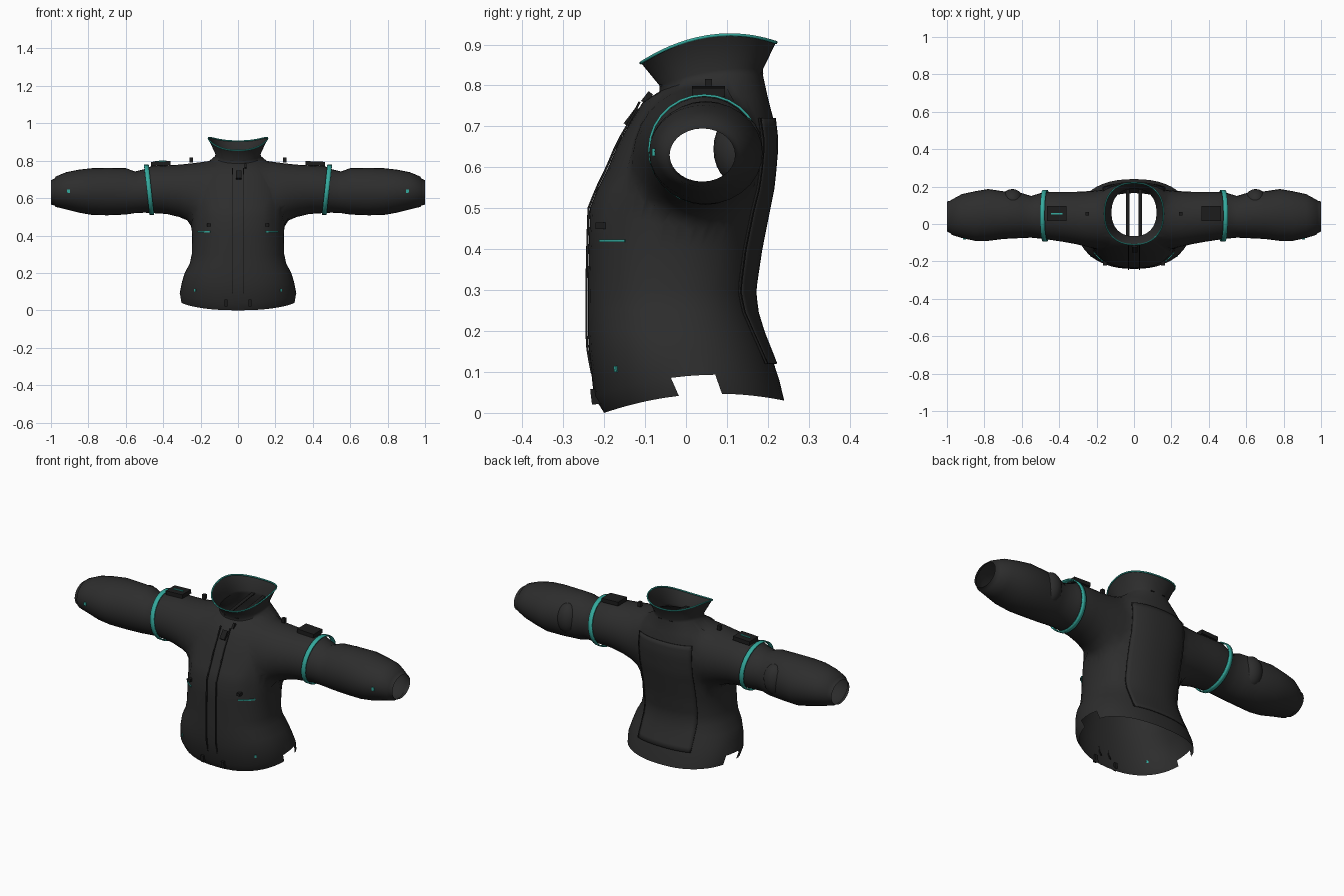
import bpy, bmesh, math
from mathutils import Vector

if "Cube" in bpy.data.objects:
    bpy.data.objects.remove(bpy.data.objects["Cube"])


def material(name, rgb):
    m = bpy.data.materials.new(name)
    m.use_nodes = True
    m.diffuse_color = (*rgb, 1)
    bsdf = next(n for n in m.node_tree.nodes if n.type == 'BSDF_PRINCIPLED')
    bsdf.inputs["Base Color"].default_value = (*rgb, 1)
    return m


CLOTH = material("charcoal cloth", (.026, .026, .026))
TRIM = material("black trim", (.012, .012, .012))
TEAL = material("teal accent", (.035, .4, .34))


def add_object(name, bm, mat):
    bmesh.ops.recalc_face_normals(bm, faces=bm.faces[:])
    me = bpy.data.meshes.new(name)
    bm.to_mesh(me)
    bm.free()
    me.materials.append(mat)
    ob = bpy.data.objects.new(name, me)
    bpy.context.collection.objects.link(ob)
    return ob


def smooth(ob, angle=40):
    bpy.ops.object.select_all(action='DESELECT')
    ob.select_set(True)
    bpy.context.view_layer.objects.active = ob
    bpy.ops.object.shade_smooth_by_angle(angle=math.radians(angle))


def thicken(ob, amount):
    mod = ob.modifiers.new("thickness", 'SOLIDIFY')
    mod.thickness = amount
    mod.offset = 0


def loft(name, rings, mat, caps=True):
    bm = bmesh.new()
    rows = [[bm.verts.new(p) for p in r] for r in rings]
    n = len(rows[0])
    for a, b in zip(rows, rows[1:]):
        for i in range(n):
            j = (i + 1) % n
            bm.faces.new((a[i], a[j], b[j], b[i]))
    if caps:
        bm.faces.new(rows[0][::-1])
        bm.faces.new(rows[-1])
    return add_object(name, bm, mat)


# Torso sections: z at front, side and back, half width, front y, back y
POWER = 2.3
TORSO = [
    (0, .045, .03, .305, -.2, .24), (.04, .09, .08, .312, -.225, .228),
    (.15, .15, .15, .3, -.237, .205), (.2, .2, .2, .285, -.24, .185),
    (.25, .25, .25, .258, -.24, .17), (.3, .3, .3, .247, -.24, .165),
    (.4, .4, .4, .245, -.238, .18), (.5, .5, .5, .25, -.235, .2),
    (.55, .55, .55, .255, -.215, .21), (.6, .6, .6, .255, -.19, .215),
    (.66, .66, .66, .25, -.165, .22), (.72, .72, .72, .235, -.13, .213),
    (.76, .77, .77, .19, -.105, .2), (.785, .82, .825, .125, -.065, .188),
    (.8, .835, .84, .12, -.065, .188), (.855, .92, .905, .158, -.11, .22)]
# Sleeve sections: x, bottom z, top z, front y, back y
SLEEVE = [
    (0, .5, .75, -.1, .17), (.12, .48, .8, -.12, .18), (.2, .45, .8, -.14, .185),
    (.25, .47, .79, -.13, .18), (.3, .498, .782, -.11, .175),
    (.38, .515, .775, -.095, .172), (.46, .52, .772, -.083, .172),
    (.5, .522, .755, -.078, .165), (.55, .52, .742, -.073, .15),
    (.6, .512, .76, -.075, .165), (.7, .508, .762, -.08, .175),
    (.78, .51, .76, -.09, .187), (.85, .522, .752, -.09, .175),
    (.92, .54, .738, -.075, .16), (.975, .553, .715, -.058, .13),
    (.98, .56, .705, -.05, .125), (1, .565, .695, -.04, .12)]


def spow(v):
    return math.copysign(abs(v) ** (2 / POWER), v)


def torso_ring(zf, zs, zb, hw, y0, y1, n=48):
    pts = []
    for k in range(n):
        a = math.tau * k / n
        c = spow(math.sin(a))
        z = zs + c * (zb - zf) / 2 + c * c * ((zb + zf) / 2 - zs)
        pts.append((hw * spow(math.cos(a)), (y0 + y1) / 2 + (y1 - y0) / 2 * c, z))
    return pts


def sleeve_ring(x, zb, zt, y0, y1, slant=0, n=28):
    pts = []
    for k in range(n):
        a = math.tau * k / n
        h = (zt - zb) / 2 * math.sin(a)
        pts.append((x + slant * h, (y0 + y1) / 2 + (y1 - y0) / 2 * math.cos(a),
                    (zb + zt) / 2 + h))
    return pts


def torso_y(x, z, side):
    """Front (-1) or back (1) surface of the torso."""
    for a, b in zip(TORSO, TORSO[1:]):
        if z <= b[1]:
            break
    t = max(0, (z - a[1]) / (b[1] - a[1]))
    hw, y0, y1 = (a[i] + (b[i] - a[i]) * t for i in (3, 4, 5))
    reach = max(0, 1 - abs(x / hw) ** POWER) ** (1 / POWER)
    return (y0 + y1) / 2 + side * (y1 - y0) / 2 * reach


# Jacket shell: torso, collar and sleeves joined, then opened at the ends
jacket = loft("jacket_shell", [torso_ring(*r) for r in TORSO], CLOTH)
arms = [(-r[0], *r[1:]) for r in SLEEVE[:0:-1]] + SLEEVE
sleeves = loft("sleeves", [sleeve_ring(*r) for r in arms], CLOTH)
union = jacket.modifiers.new("join", 'BOOLEAN')
union.operation, union.solver, union.object = 'UNION', 'EXACT', sleeves
dg = bpy.context.evaluated_depsgraph_get()
jacket.data = bpy.data.meshes.new_from_object(jacket.evaluated_get(dg))
jacket.modifiers.clear()
bpy.data.objects.remove(sleeves)


def is_open(f):
    c = f.calc_center_median()
    notch = abs(c.x) > .2 and c.z < .088 and -.02 < c.y < .075
    hem = c.z < .07 and f.normal.z < -.8
    neck = c.z > .84 and f.normal.z > .8
    return abs(c.x) > .996 or notch or hem or neck


bm = bmesh.new()
bm.from_mesh(jacket.data)
bmesh.ops.delete(bm, geom=[f for f in bm.faces if is_open(f)], context='FACES')
joint = [v for v in bm.verts if .17 < abs(v.co.x) < .36 and .42 < v.co.z < .81]
for _ in range(5):
    bmesh.ops.smooth_vert(bm, verts=joint, factor=.5, use_axis_x=True,
                          use_axis_y=True, use_axis_z=True)
bm.to_mesh(jacket.data)
bm.free()
smooth(jacket, 45)


def patch(name, x0, x1, z0, z1, side, mat, lift=.004, nx=1, nz=24):
    """Thin plate that follows the torso."""
    bm = bmesh.new()
    rows = []
    for j in range(nz + 1):
        z = z0 + (z1 - z0) * j / nz
        xs = [x0 + (x1 - x0) * i / nx for i in range(nx + 1)]
        rows.append([bm.verts.new((x, torso_y(x, z, side) + side * lift, z)) for x in xs])
    for a, b in zip(rows, rows[1:]):
        for i in range(nx):
            bm.faces.new((a[i], a[i + 1], b[i + 1], b[i]))
    ob = add_object(name, bm, mat)
    thicken(ob, .005)
    return ob


def box(name, centre, size, mat, tilt=(0, 0, 0)):
    bm = bmesh.new()
    bmesh.ops.create_cube(bm, size=1)
    bmesh.ops.scale(bm, vec=size, verts=bm.verts[:])
    ob = add_object(name, bm, mat)
    ob.location, ob.rotation_euler = centre, tilt
    return ob


# Collar piping
curve = bpy.data.curves.new("collar_piping", 'CURVE')
curve.dimensions, curve.bevel_depth, curve.bevel_resolution = '3D', .004, 1
rim = torso_ring(*TORSO[-1])
spline = curve.splines.new('POLY')
spline.points.add(len(rim) - 1)
for p, co in zip(spline.points, rim):
    p.co = (*co, 1)
spline.use_cyclic_u = True
curve.materials.append(TEAL)
bpy.context.collection.objects.link(bpy.data.objects.new("collar_piping", curve))

# Front zip with its pull, and the raised back panel
smooth(patch("back_panel", -.165, .165, .12, .72, 1, CLOTH, nx=16))
box("zip_pull", (.005, -.13, .722), (.03, .018, .05), TRIM, (-.65, 0, 0))
box("zip_stop", (.04, -.095, .77), (.012, .014, .03), TRIM, (-.65, 0, 0))

for s, tag in ((1, "left"), (-1, "right")):
    patch(f"{tag}_zip_edge", s * .026, s * .033, .07, .76, -1, TRIM)
    patch(f"{tag}_back_piping", s * .162, s * .167, .12, .72, 1, TRIM, .006)
    box(f"{tag}_neck_tape", (s * .034, .062, .815), (.02, .255, .004), TRIM, (.12, 0, 0))

    # Pocket zip and tab, hem tab and hem mark
    patch(f"{tag}_pocket_zip", s * .148, s * .215, .417, .424, -1, TEAL, nx=6, nz=1)
    box(f"{tag}_pocket_tab", (s * .155, torso_y(.155, .457, -1) - .008, .457),
        (.02, .024, .016), TRIM)
    box(f"{tag}_hem_tab", (s * .064, -.222, .04), (.018, .02, .038), TRIM, (.12, 0, 0))
    patch(f"{tag}_hem_mark", s * .226, s * .234, .1, .115, -1, TEAL, .003, nz=1)

    # Armband, slanted with the sleeve
    band = loft(f"{tag}_armband", [[(s * x, y, z) for x, y, z in
                sleeve_ring(c, .512, .776, -.09, .18, .11)] for c in (.463, .488)],
                TEAL, caps=False)
    thicken(band, .006)
    smooth(band)

    # Shoulder tab, snap, elbow pad and cuff mark
    box(f"{tag}_shoulder_tab", (s * .413, .055, .785), (.104, .08, .022), TRIM, (0, s * .04, 0))
    box(f"{tag}_shoulder_snap", (s * .25, .055, .803), (.018, .018, .026), TRIM)
    bm = bmesh.new()
    bmesh.ops.create_uvsphere(bm, u_segments=20, v_segments=12, radius=1)
    bmesh.ops.scale(bm, vec=(.06, .06, .085), verts=bm.verts[:])
    bmesh.ops.translate(bm, vec=Vector((s * .65, .127, .645)), verts=bm.verts[:])
    smooth(add_object(f"{tag}_elbow_pad", bm, CLOTH))
    box(f"{tag}_cuff_mark", (s * .905, -.079, .637), (.016, .008, .018), TEAL)

# Teal stripe on the right shoulder tab only
box("shoulder_stripe", (-.413, .055, .797), (.06, .008, .006), TEAL, (0, -.04, 0))
